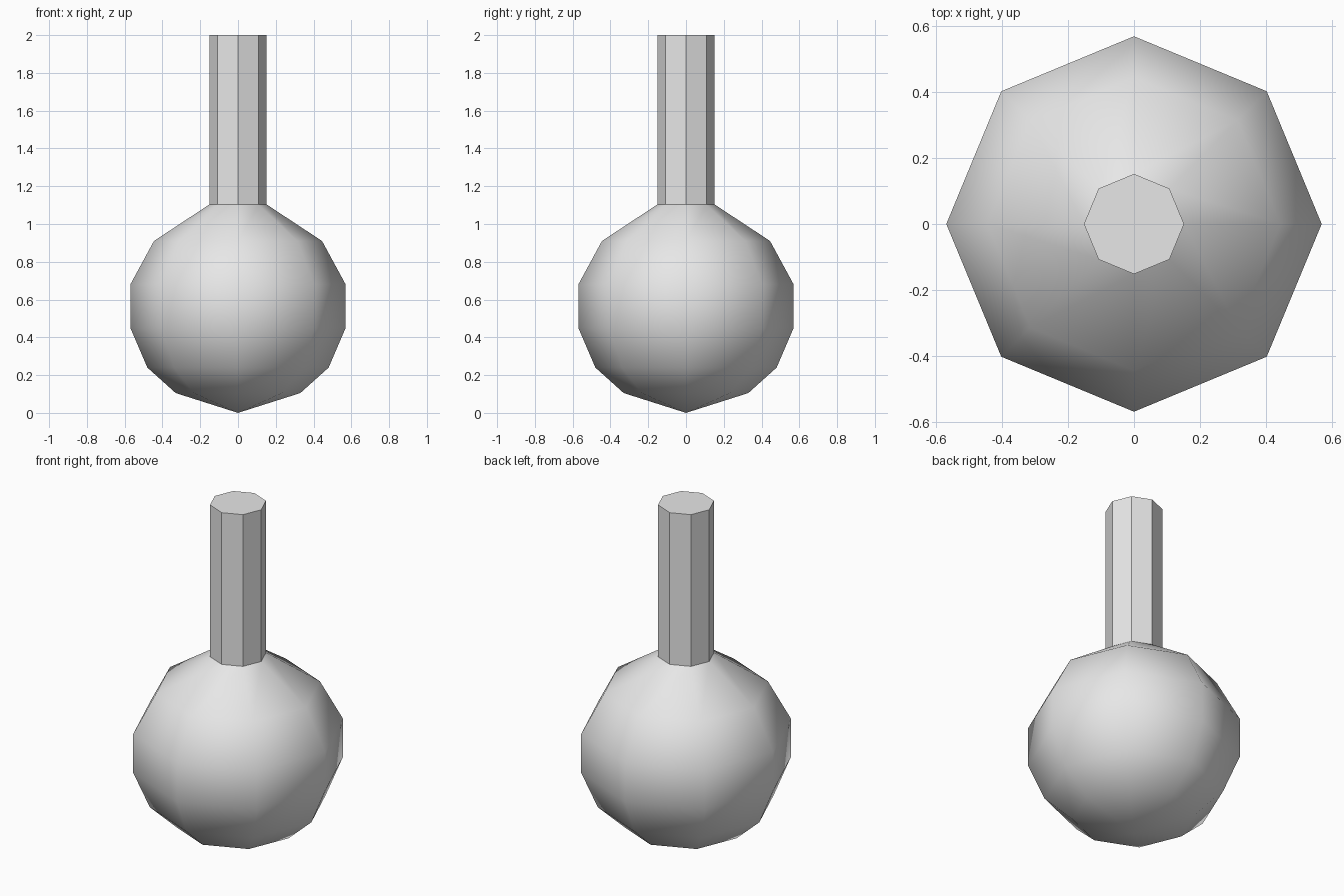
import bpy
import bmesh
from math import cos, sin, pi

cube = bpy.data.objects.get("Cube")
if cube:
    bpy.data.objects.remove(cube, do_unlink=True)

SIDES = 8

grey = bpy.data.materials.new("light_grey")
grey.use_nodes = True
grey.diffuse_color = (0.8, 0.8, 0.8, 1)
grey.node_tree.nodes["Principled BSDF"].inputs["Base Color"].default_value = (0.8, 0.8, 0.8, 1)


def lathe(name, profile, smooth, cap_top=False):
    """Revolve (radius, height) points into an eight-sided solid."""
    bm = bmesh.new()
    rings = []
    for r, z in profile:
        count = SIDES if r > 0 else 1
        rings.append([bm.verts.new((r * cos(2 * pi * i / SIDES), r * sin(2 * pi * i / SIDES), z))
                      for i in range(count)])
    for low, high in zip(rings, rings[1:]):
        for i in range(SIDES):
            j = (i + 1) % SIDES
            if len(low) == 1:
                bm.faces.new((low[0], high[j], high[i]))
            else:
                bm.faces.new((low[i], low[j], high[j], high[i]))
    if cap_top:
        bm.faces.new(rings[-1])
    for face in bm.faces:
        face.smooth = smooth
    mesh = bpy.data.meshes.new(name)
    bm.to_mesh(mesh)
    bm.free()
    mesh.materials.append(grey)
    obj = bpy.data.objects.new(name, mesh)
    bpy.context.collection.objects.link(obj)
    return obj


# Rounded bulb, open where the neck meets it
lathe("bulb", [(0, 0), (0.33, 0.105), (0.48, 0.24), (0.57, 0.45),
               (0.57, 0.68), (0.445, 0.91), (0.152, 1.103)], smooth=True)

# Straight faceted neck with a flat top
lathe("neck", [(0.152, 1.103), (0.152, 2)], smooth=False, cap_top=True)
